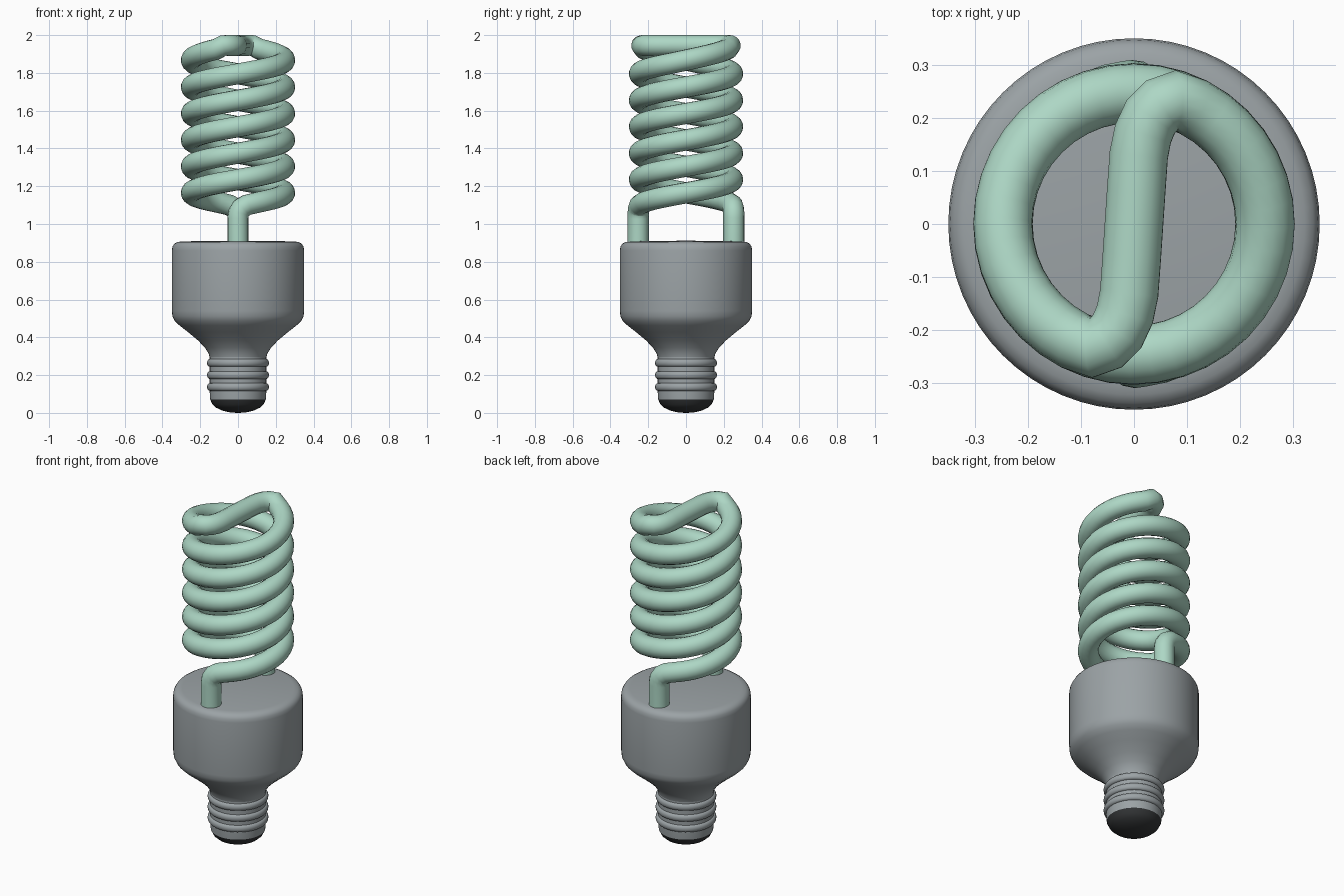
import bpy, bmesh, math
from mathutils import Vector

if "Cube" in bpy.data.objects:
    bpy.data.objects.remove(bpy.data.objects["Cube"])


def material(name, rgb):
    m = bpy.data.materials.new(name)
    m.diffuse_color = (*rgb, 1)
    m.use_nodes = True
    m.node_tree.nodes["Principled BSDF"].inputs["Base Color"].default_value = m.diffuse_color
    return m


GREEN = material("pale green glass", (0.42, 0.68, 0.56))
GREY = material("grey housing", (0.33, 0.365, 0.38))
DARK = material("dark contact", (0.035, 0.038, 0.04))


def lathe(name, profile, mat, angle, sides=64):
    """Revolve a (radius, height) profile around z."""
    bm = bmesh.new()
    rings = []
    for r, z in profile:
        if r == 0:
            rings.append([bm.verts.new((0, 0, z))] * sides)
        else:
            rings.append([bm.verts.new((r * math.cos(math.tau * i / sides),
                                        r * math.sin(math.tau * i / sides), z))
                          for i in range(sides)])
    for a, b in zip(rings, rings[1:]):
        for i in range(sides):
            j = (i + 1) % sides
            bm.faces.new(list(dict.fromkeys((a[i], a[j], b[j], b[i]))))
    bmesh.ops.recalc_face_normals(bm, faces=bm.faces)
    me = bpy.data.meshes.new(name)
    bm.to_mesh(me)
    bm.free()
    me.materials.append(mat)
    ob = bpy.data.objects.new(name, me)
    bpy.context.collection.objects.link(ob)
    smooth(ob, angle)
    return ob


def smooth(ob, angle):
    bpy.ops.object.select_all(action='DESELECT')
    ob.select_set(True)
    bpy.context.view_layer.objects.active = ob
    bpy.ops.object.shade_smooth_by_angle(angle=math.radians(angle))


# Bottom contact
lathe("bottom_contact", [(0, 0), (0.04, 0.002), (0.08, 0.011), (0.115, 0.027),
                         (0.135, 0.045), (0.147, 0.07)], DARK, 50)

# Screw threads: three rounded ridges
screw = [(0.147, 0.07), (0.15, 0.11)]
for zc in (0.137, 0.2, 0.265):
    for k in range(9):
        t = math.pi * k / 8
        screw.append((0.15 + 0.014 * math.sin(t), zc - 0.02 * math.cos(t)))
screw.append((0.15, 0.3))
lathe("screw_base", screw, GREY, 60)

# Housing with flared neck and rounded rim
lathe("housing", [(0.15, 0.295), (0.156, 0.315), (0.175, 0.345), (0.21, 0.382),
                  (0.265, 0.428), (0.31, 0.463), (0.335, 0.487), (0.347, 0.512),
                  (0.35, 0.54), (0.35, 0.86), (0.347, 0.88), (0.338, 0.895),
                  (0.322, 0.904), (0.30, 0.908), (0, 0.912)], GREY, 50)

# Spiral tube: one strand (leg, bend, helix, half of the bridge), then its 180 degree twin
R, PITCH, Z0 = 0.247, 0.28, 1.095
strand = [Vector(p) for p in ((0, -0.253, 0.88), (0, -0.253, 1.03), (0.004, -0.253, 1.06),
                              (0.018, -0.251, 1.083), (0.045, -0.246, 1.1))]
STEPS = 40
for i in range(3, 3 * STEPS - 2):
    turn = i / STEPS
    a = math.tau * turn - math.pi / 2
    lift = 0.012 * max(0, (i - 108) / 9)
    strand.append(Vector((R * math.cos(a), R * math.sin(a),
                          min(1.945, Z0 + PITCH * turn + lift))))
strand += [Vector(p) for p in ((-0.078, -0.234, 1.945), (-0.053, -0.224, 1.945),
                               (-0.032, -0.203, 1.945), (-0.017, -0.17, 1.945),
                               (-0.009, -0.13, 1.945), (-0.004, -0.06, 1.945))]
path = strand + [Vector((-p.x, -p.y, p.z)) for p in reversed(strand)]

curve = bpy.data.curves.new("spiral_tube", 'CURVE')
curve.dimensions = '3D'
curve.bevel_depth = 0.056
curve.bevel_resolution = 6
spline = curve.splines.new('POLY')
spline.points.add(len(path) - 1)
for point, co in zip(spline.points, path):
    point.co = (*co, 1)
curve.materials.append(GREEN)
tube = bpy.data.objects.new("spiral_tube", curve)
bpy.context.collection.objects.link(tube)
bpy.ops.object.select_all(action='DESELECT')
tube.select_set(True)
bpy.context.view_layer.objects.active = tube
bpy.ops.object.convert(target='MESH')
smooth(bpy.context.view_layer.objects.active, 60)
